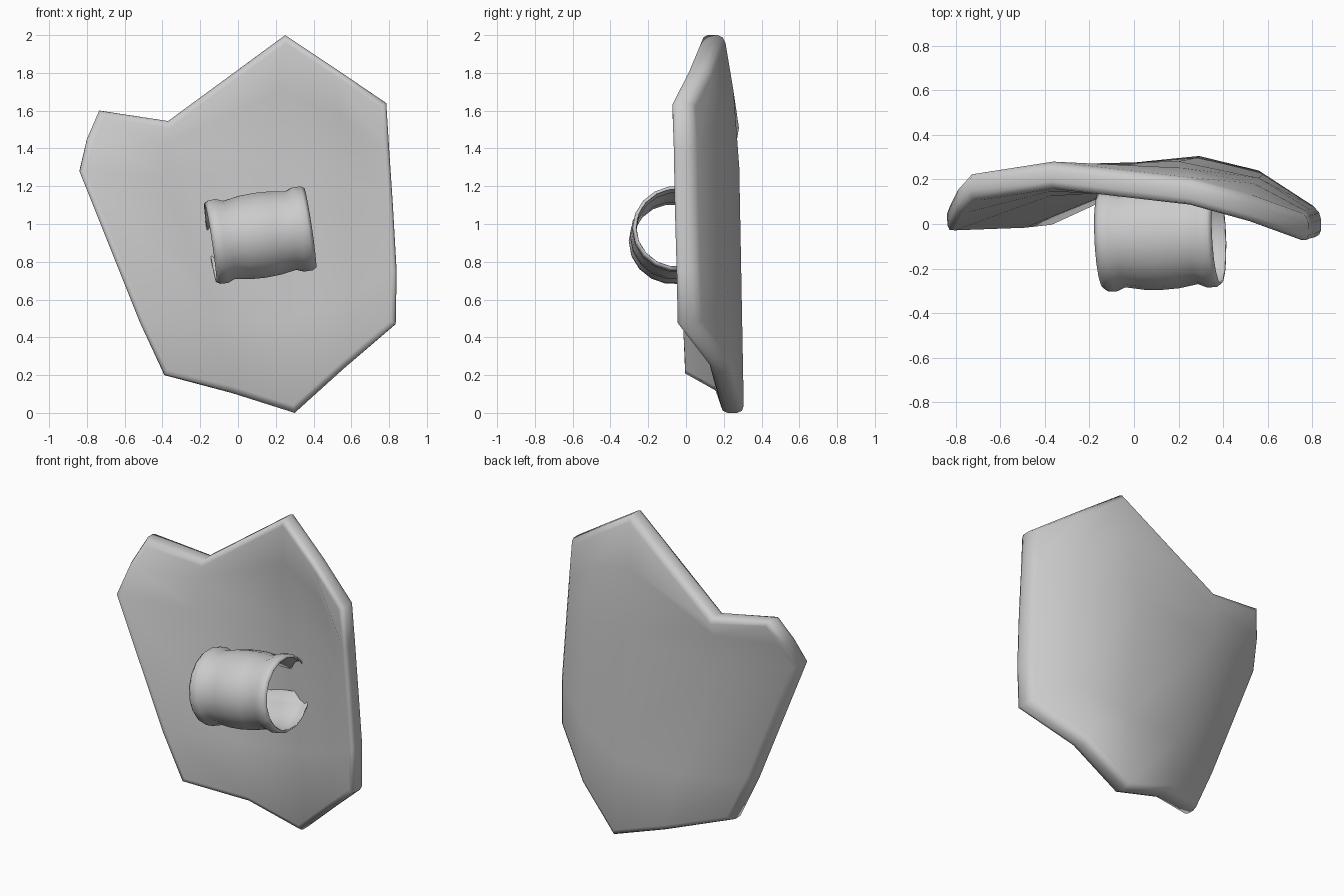
import bpy, bmesh, math
from mathutils import Vector, Matrix

if "Cube" in bpy.data.objects:
    bpy.data.objects.remove(bpy.data.objects["Cube"])

grey = bpy.data.materials.new("plain_grey")
grey.use_nodes = True
GREY = (0.6, 0.6, 0.6, 1)
grey.diffuse_color = GREY
grey.node_tree.nodes["Principled BSDF"].inputs["Base Color"].default_value = GREY


def make_object(name, bm, angle):
    bmesh.ops.recalc_face_normals(bm, faces=bm.faces)
    mesh = bpy.data.meshes.new(name)
    bm.to_mesh(mesh)
    bm.free()
    mesh.materials.append(grey)
    obj = bpy.data.objects.new(name, mesh)
    bpy.context.collection.objects.link(obj)
    bpy.ops.object.select_all(action="DESELECT")
    obj.select_set(True)
    bpy.context.view_layer.objects.active = obj
    bpy.ops.object.shade_smooth_by_angle(angle=math.radians(angle))
    return obj


def add_grid(bm, rows):
    grid = [[bm.verts.new(p) for p in row] for row in rows]
    for a, b in zip(grid, grid[1:]):
        for i in range(len(a) - 1):
            bm.faces.new((a[i], a[i + 1], b[i + 1], b[i]))


# Shield plate: front surface rows, top to bottom, from the -x edge to the +x edge
rows = [
    [(-.735, .115, 1.6), (-.37, .155, 1.545), (.25, .08, 2), (.52, .005, 1.82), (.785, -.085, 1.64)],
    [(-.80, .04, 1.45), (-.385, .145, 1.43), (.22, .13, 1.7), (.54, .06, 1.58), (.80, -.08, 1.4)],
    [(-.84, -.04, 1.28), (-.38, .125, 1.25), (.2, .16, 1.3), (.56, .085, 1.25), (.82, -.075, 1.1)],
    [(-.52, -.03, .48), (-.12, .135, .48), (.28, .175, .5), (.58, .1, .6), (.84, -.065, .75)],
    [(-.39, -.02, .2), (-.03, .15, .105), (.3, .185, .0), (.56, .12, .235), (.835, -.06, .47)],
]
bm = bmesh.new()
add_grid(bm, rows)
front = list(bm.faces)
back = bmesh.ops.extrude_face_region(bm, geom=front, use_keep_orig=True)["geom"]
bmesh.ops.translate(bm, vec=(0, .122, 0), verts=[g for g in back if isinstance(g, bmesh.types.BMVert)])
surfaces = set(front) | {g for g in back if isinstance(g, bmesh.types.BMFace)}
rim = [e for e in bm.edges if len(e.link_faces) == 2
       and sum(f in surfaces for f in e.link_faces) == 1]
bmesh.ops.bevel(bm, geom=rim, offset=.035, segments=2, profile=.5,
                affect="EDGES", clamp_overlap=True)
make_object("shield_plate", bm, 80)

# Arm strap: thin flared open band whose ends sink into the plate
profile = [(-.265, .212), (-.245, .226), (-.205, .228), (-.165, .212), (-.08, .226), (0, .23),
           (.08, .226), (.165, .212), (.205, .228), (.25, .228), (.27, .215)]
place = (Matrix.Translation((.115, -.055, .94)) @ Matrix.Rotation(math.radians(-8.5), 4, "Y")
         @ Matrix.Rotation(math.radians(2.5), 4, "Z"))
angles = [math.radians(a) for a in range(-160, 161, 20)]
bm = bmesh.new()
add_grid(bm, [[place @ Vector((x, -r * 1.05 * math.cos(a), r * math.sin(a))) for a in angles]
              for x, r in profile])
strap = make_object("arm_strap", bm, 60)
shell = strap.modifiers.new("thickness", "SOLIDIFY")
shell.thickness = .008
shell.offset = -1
